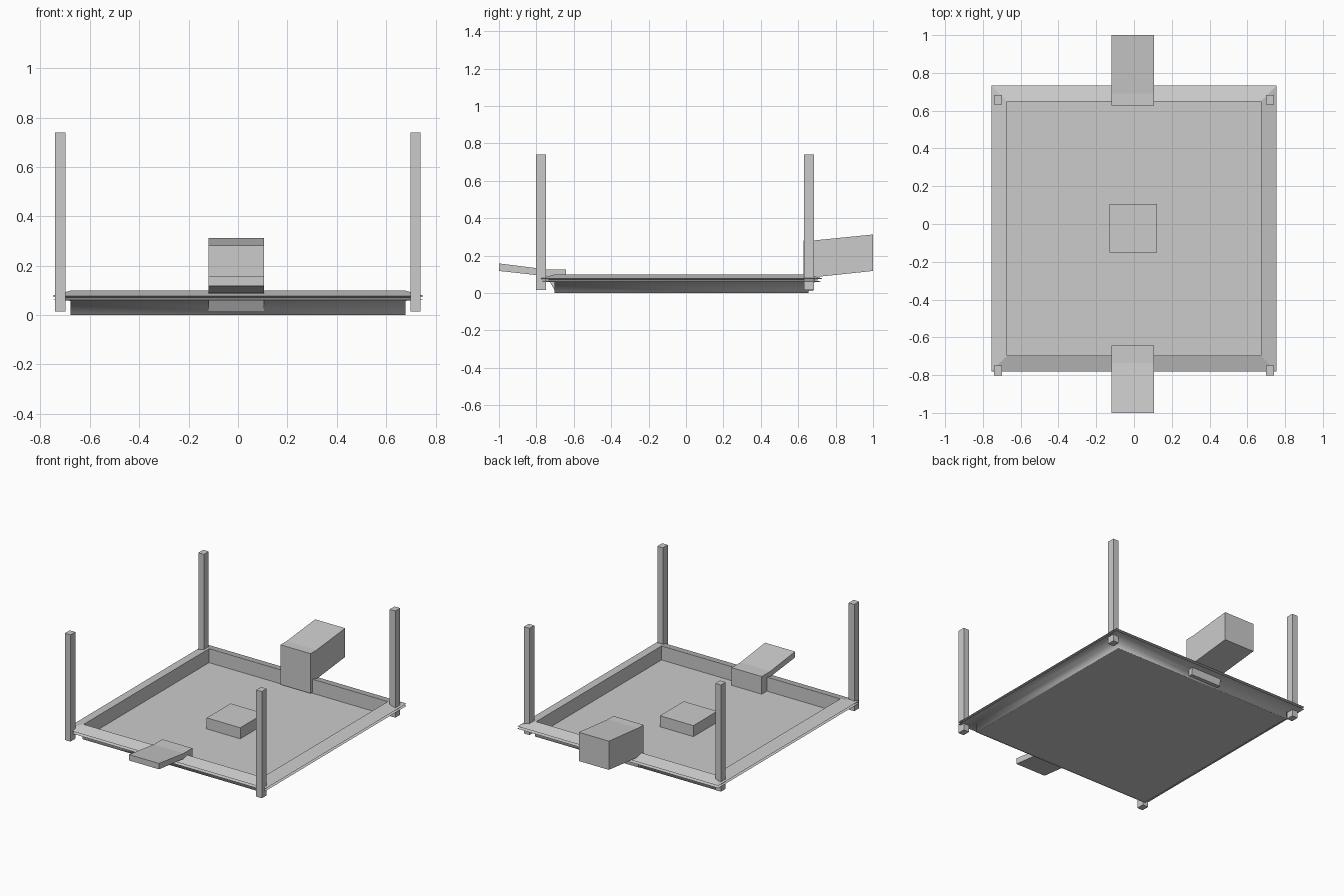
import bpy
import bmesh

cube = bpy.data.objects.get("Cube")
if cube:
    bpy.data.objects.remove(cube, do_unlink=True)

grey = bpy.data.materials.new("light_grey")
grey.use_nodes = True
COLOUR = (0.6, 0.6, 0.6, 1)
grey.diffuse_color = COLOUR
grey.node_tree.nodes["Principled BSDF"].inputs["Base Color"].default_value = COLOUR


def finish(name, bm):
    bmesh.ops.recalc_face_normals(bm, faces=bm.faces)
    mesh = bpy.data.meshes.new(name)
    bm.to_mesh(mesh)
    bm.free()
    mesh.materials.append(grey)
    obj = bpy.data.objects.new(name, mesh)
    bpy.context.collection.objects.link(obj)
    return obj


def box(name, low, high):
    bm = bmesh.new()
    bmesh.ops.create_cube(bm, size=1)
    for v in bm.verts:
        v.co = [a if c < 0 else b for c, a, b in zip(v.co, low, high)]
    return finish(name, bm)


def side_prism(name, profile, x0, x1):
    """Extrude a (y, z) outline across x."""
    bm = bmesh.new()
    face = bm.faces.new([bm.verts.new((x0, y, z)) for y, z in profile])
    out = bmesh.ops.extrude_face_region(bm, geom=[face])
    for v in out["geom"]:
        if isinstance(v, bmesh.types.BMVert):
            v.co.x = x1
    return finish(name, bm)


def mitred_ring(name, profile, half_x, front, back, smooth_from):
    """Sweep an (outward offset, z) outline round a rectangle."""
    bm = bmesh.new()
    loops = []
    for o, z in profile:
        x, y0, y1 = half_x + o, front - o, back + o
        loops.append([bm.verts.new((*p, z)) for p in ((-x, y0), (x, y0), (x, y1), (-x, y1))])
    for i, loop in enumerate(loops):
        after = loops[(i + 1) % len(loops)]
        for j in range(4):
            k = (j + 1) % 4
            face = bm.faces.new((loop[j], loop[k], after[k], after[j]))
            face.smooth = i >= smooth_from
    return finish(name, bm)


# Tray: thin floor and a wall with a double flared lip
box("tray_floor", (-0.674, -0.70, 0.001), (0.674, 0.651, 0.005))
lip = [(-0.003, 0), (-0.003, 0.1), (0, 0.1), (0.08, 0.077), (0.025, 0.07),
       (0.08, 0.061), (0.003, 0.058), (0.003, 0)]
mitred_ring("tray_wall", lip, 0.675, -0.70, 0.652, 5)

# Corner posts
for side, x in (("right", -0.72), ("left", 0.719)):
    for end, y in (("front", -0.775), ("back", 0.658)):
        box(f"{end}_{side}_post", (x - 0.021, y - 0.026, 0.015), (x + 0.021, y + 0.026, 0.74))

# Low block in the middle of the floor
box("centre_block", (-0.13, -0.15, 0.003), (0.122, 0.106, 0.08))

# Sloping shelf at the front and deep chute at the back, each hooked over the wall
shelf = [(-1, 0.158), (-0.735, 0.125), (-0.642, 0.125), (-0.642, 0.002),
         (-0.695, 0.002), (-0.745, 0.09), (-1, 0.118)]
side_prism("front_shelf", shelf, -0.12, 0.106)
chute = [(1, 0.313), (0.69, 0.282), (0.628, 0.282), (0.628, 0.012),
         (0.68, 0.012), (0.69, 0.085), (1, 0.118)]
side_prism("back_chute", chute, -0.12, 0.106)
